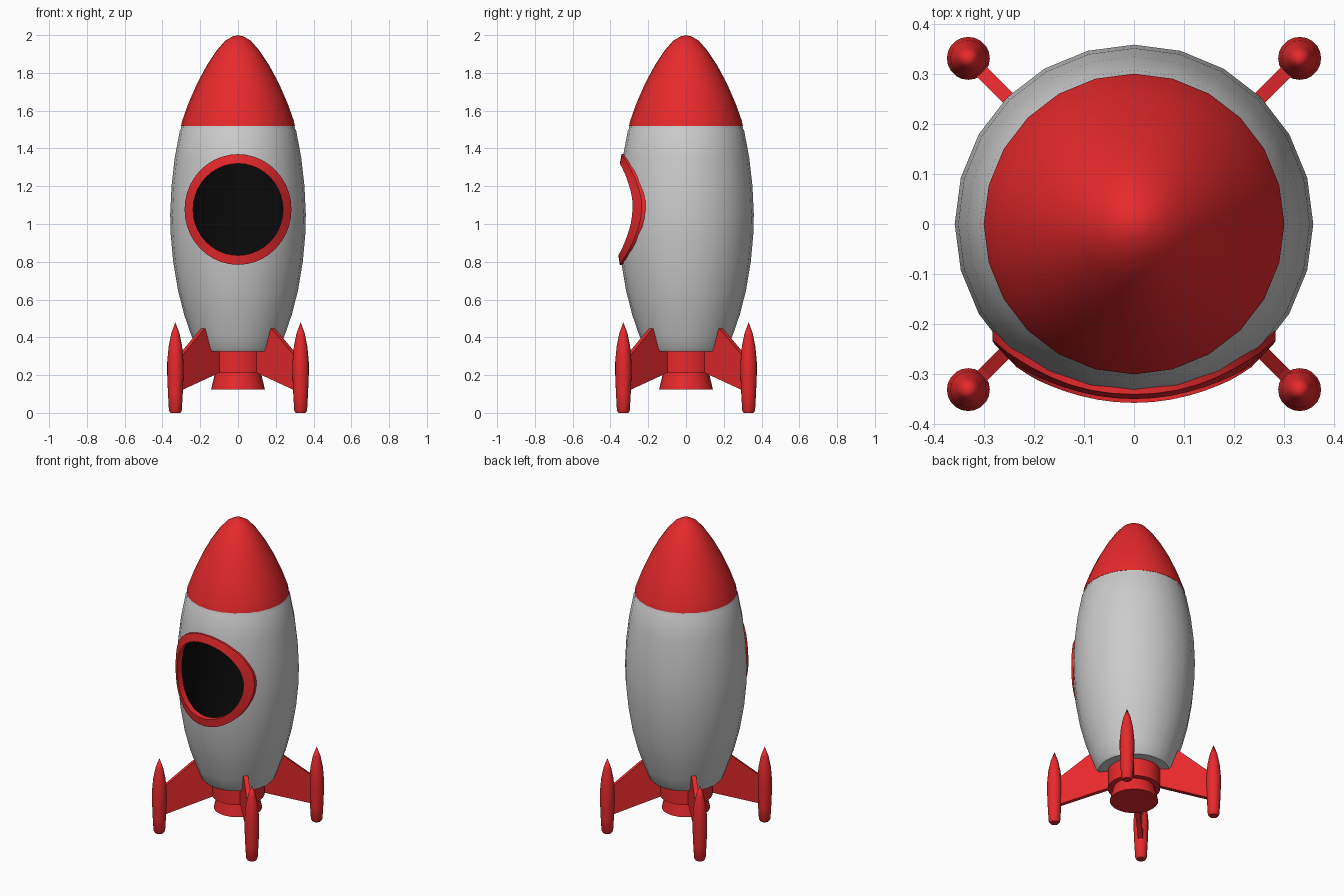
import bpy, bmesh, math
from mathutils import Matrix, Vector

if "Cube" in bpy.data.objects:
    bpy.data.objects.remove(bpy.data.objects["Cube"])


def material(name, rgb):
    m = bpy.data.materials.new(name)
    m.diffuse_color = (*rgb, 1)
    m.use_nodes = True
    m.node_tree.nodes["Principled BSDF"].inputs["Base Color"].default_value = m.diffuse_color
    return m


RED = material("red_paint", (0.8, 0.022, 0.025))
BLACK = material("dark_interior", (0.003, 0.003, 0.003))
GREY = material("grey_hull", (0.6, 0.6, 0.6))


def finish(bm, name, mats, angle=35):
    bmesh.ops.recalc_face_normals(bm, faces=bm.faces)
    me = bpy.data.meshes.new(name)
    bm.to_mesh(me)
    bm.free()
    ob = bpy.data.objects.new(name, me)
    bpy.context.collection.objects.link(ob)
    for m in mats:
        me.materials.append(m)
    bpy.ops.object.select_all(action='DESELECT')
    ob.select_set(True)
    bpy.context.view_layer.objects.active = ob
    if angle:
        bpy.ops.object.shade_smooth_by_angle(angle=math.radians(angle))
    return ob


def lathe(name, profile, mats, segs=24, at=(0, 0, 0), dark_from=None, angle=35):
    """Revolve (radius, z) points that start and end on the axis."""
    bm = bmesh.new()
    rows = []
    for r, z in profile:
        if r == 0:
            rows.append([bm.verts.new((at[0], at[1], z))] * segs)
        else:
            rows.append([bm.verts.new((at[0] + r * math.sin(2 * math.pi * i / segs),
                                       at[1] + r * math.cos(2 * math.pi * i / segs), z))
                         for i in range(segs)])
    for k in range(len(rows) - 1):
        a, b = rows[k], rows[k + 1]
        for i in range(segs):
            j = (i + 1) % segs
            f = bm.faces.new(list(dict.fromkeys((a[i], a[j], b[j], b[i]))))
            f.material_index = int(dark_from is not None and k >= dark_from)
    return finish(bm, name, mats, angle)


# Hull: outer shell, then a dark inner shell
HULL = [(0.21, 0.325), (0.222, 0.34), (0.247, 0.41), (0.285, 0.52), (0.318, 0.65),
        (0.343, 0.80), (0.356, 0.94), (0.359, 1.05), (0.352, 1.2), (0.335, 1.35), (0.308, 1.495)]


def hull_radius(z):
    for (r0, z0), (r1, z1) in zip(HULL, HULL[1:]):
        if z0 <= z <= z1:
            return r0 + (r1 - r0) * (z - z0) / (z1 - z0)
    return HULL[-1][0]


outer = [(0, 0.325)] + HULL + [(0.302, 1.505), (0.299, 1.522), (0, 1.522)]
inner = [(r - 0.02, z) for r, z in reversed(HULL[2:])]
hull = lathe("hull", outer, [GREY, BLACK])
liner = lathe("hull_interior", [(0, 1.495)] + inner + [(0, 0.41)], [BLACK])
# Combine liner into the hull as an inward facing cavity
bm = bmesh.new()
bm.from_mesh(liner.data)
for f in bm.faces:
    f.material_index = 1
bmesh.ops.reverse_faces(bm, faces=bm.faces)
tmp = bpy.data.meshes.new("cavity")
bm.to_mesh(tmp)
bm.clear()
bm.from_mesh(hull.data)
bm.from_mesh(tmp)
bm.to_mesh(hull.data)
bm.free()
bpy.data.objects.remove(liner)

# Round window opening
WZ = 1.077
bm = bmesh.new()
bmesh.ops.create_cone(bm, cap_ends=True, segments=32, radius1=0.255, radius2=0.255, depth=0.6,
                      matrix=Matrix.Translation((0, -0.4, WZ)) @ Matrix.Rotation(math.pi / 2, 4, 'X'))
cutter = finish(bm, "window_cutter", [BLACK], None)
cutter.hide_render = True
cutter.hide_set(True)
mod = hull.modifiers.new("window", 'BOOLEAN')
mod.operation = 'DIFFERENCE'
mod.solver = 'EXACT'
mod.object = cutter
bpy.context.view_layer.objects.active = hull
hull.select_set(True)
bpy.ops.object.modifier_apply(modifier=mod.name)
bpy.data.objects.remove(cutter)

# Window rim, wrapped around the hull
bm = bmesh.new()
N = 40
loops = []
for i in range(N):
    t = 2 * math.pi * i / N
    loop = []
    for rx, rz, off in ((0.283, 0.293, -0.02), (0.283, 0.293, 0.01), (0.238, 0.243, 0.012), (0.238, 0.243, -0.025)):
        x, z = rx * math.cos(t), WZ + rz * math.sin(t)
        loop.append(bm.verts.new((x, -math.sqrt((hull_radius(z) + off) ** 2 - x * x), z)))
    loops.append(loop)
for i in range(N):
    a, b = loops[i], loops[(i + 1) % N]
    for k in range(4):
        bm.faces.new((a[k], a[(k + 1) % 4], b[(k + 1) % 4], b[k]))
finish(bm, "window_rim", [RED])

# Nose cone
lathe("nose_cone", [(0, 1.52), (0.301, 1.52), (0.296, 1.545), (0.262, 1.64), (0.216, 1.745), (0.165, 1.84),
                    (0.112, 1.92), (0.068, 1.97), (0.03, 1.993), (0, 2.0)], [RED])

# Engine neck and nozzle
lathe("engine", [(0, 0.34), (0.155, 0.34), (0.155, 0.21), (0.122, 0.21), (0.142, 0.125), (0, 0.125)], [RED])

# Four fins with pods
FIN = [(0.1, 0.23), (0.2, 0.485), (0.275, 0.437), (0.42, 0.315), (0.46, 0.29), (0.46, 0.11), (0.42, 0.125)]
POD = [(0, 0), (0.026, 0), (0.034, 0.012), (0.039, 0.10), (0.043, 0.20), (0.043, 0.27),
       (0.036, 0.35), (0.022, 0.42), (0, 0.48)]
for n, side in enumerate(("back_right", "back_left", "front_left", "front_right")):
    a = math.pi / 4 + n * math.pi / 2
    out, across = Vector((math.cos(a), math.sin(a), 0)), Vector((-math.sin(a), math.cos(a), 0))
    bm = bmesh.new()
    sides = [[bm.verts.new(out * r + across * s + Vector((0, 0, z))) for r, z in FIN] for s in (-0.014, 0.014)]
    for s in sides:
        bm.faces.new(s)
    for i in range(len(FIN)):
        j = (i + 1) % len(FIN)
        bm.faces.new((sides[0][i], sides[0][j], sides[1][j], sides[1][i]))
    finish(bm, side + "_fin", [RED], None)
    lathe(side + "_pod", POD, [RED], segs=20, at=out * 0.469)
